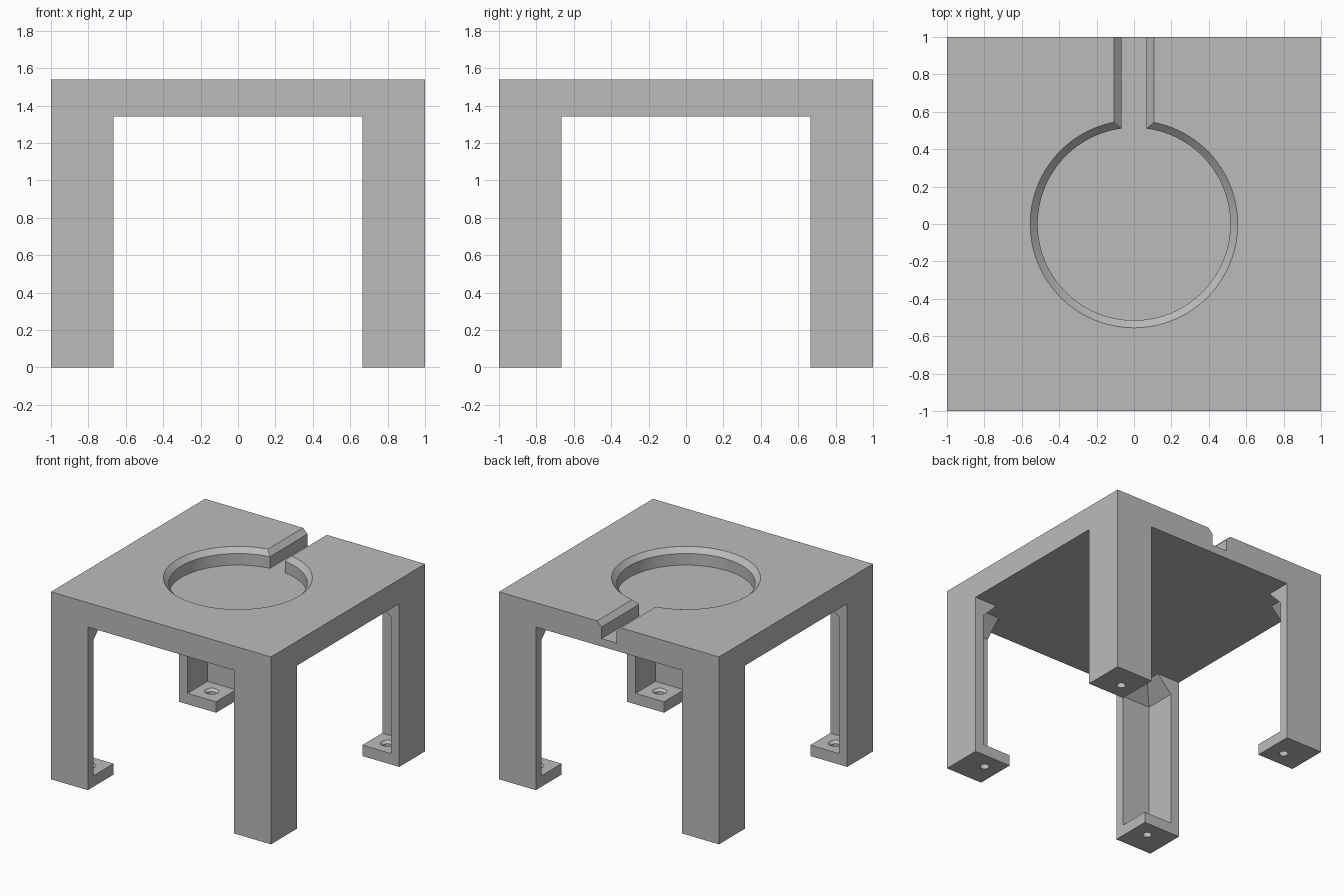
import bpy, bmesh, math

cube = bpy.data.objects.get("Cube")
if cube:
    bpy.data.objects.remove(cube, do_unlink=True)

HEIGHT, UNDERSIDE = 1.54, 1.34
LEG, WALL, FOOT = 0.335, 0.077, 0.09
GUSSET = 0.13
FLOOR, CHAMFER = 1.405, 0.04
RADIUS, SLOT = 0.515, 0.068

grey = bpy.data.materials.new("plain_grey")
grey.use_nodes = True
colour = (0.5, 0.5, 0.5, 1)
grey.diffuse_color = colour
grey.node_tree.nodes["Principled BSDF"].inputs["Base Color"].default_value = colour


def loft(name, rings, helper=False):
    """Join stacked (outline, z) rings into a closed solid."""
    bm = bmesh.new()
    loops = [[bm.verts.new((x, y, z)) for x, y in outline] for outline, z in rings]
    for low, high in zip(loops, loops[1:]):
        for i in range(len(low)):
            j = (i + 1) % len(low)
            bm.faces.new((low[i], low[j], high[j], high[i]))
    bm.faces.new(loops[0][::-1])
    bm.faces.new(loops[-1])
    bmesh.ops.recalc_face_normals(bm, faces=bm.faces)
    mesh = bpy.data.meshes.new(name)
    bm.to_mesh(mesh)
    bm.free()
    mesh.materials.append(grey)
    obj = bpy.data.objects.new(name, mesh)
    bpy.context.collection.objects.link(obj)
    if helper:
        obj.hide_render = True
        obj.hide_viewport = True
        obj.display_type = 'WIRE'
    return obj


def rectangle(low, high):
    return [(low, low), (high, low), (high, high), (low, high)]


def circle(centre, radius, sides=32):
    steps = [2 * math.pi * i / sides for i in range(sides)]
    return [(centre + radius * math.cos(a), centre + radius * math.sin(a)) for a in steps]


def keyhole(grow, sides=96):
    """Round recess with a straight channel running out of the back."""
    r, w = RADIUS + grow, SLOT + grow
    gap = math.asin(w / r)
    points = [(w, 1.1)]
    for i in range(sides + 1):
        a = gap + (2 * math.pi - 2 * gap) * i / sides
        points.append((r * math.sin(a), r * math.cos(a)))
    return points + [(-w, 1.1)]


def angle_section(thickness):
    """L-shaped leg section, open towards the middle of the table."""
    inner, mid = 1 - LEG, 1 - thickness
    return [(1, 1), (inner, 1), (inner, mid), (mid, mid), (mid, inner), (1, inner)]


def cut(obj, cutter):
    mod = obj.modifiers.new("cut", 'BOOLEAN')
    mod.operation = 'DIFFERENCE'
    mod.solver = 'EXACT'
    mod.object = cutter


def mirror_to_corners(obj):
    mod = obj.modifiers.new("four_corners", 'MIRROR')
    mod.use_axis = (True, True, False)
    mod.use_mirror_merge = False


# Top slab with chamfered recess and channel
top = loft("top_slab", [(rectangle(-1, 1), UNDERSIDE), (rectangle(-1, 1), HEIGHT)])
recess = loft("recess_cutter", [
    (keyhole(0), FLOOR),
    (keyhole(0), HEIGHT - CHAMFER),
    (keyhole(2 * CHAMFER), HEIGHT + CHAMFER)], helper=True)
cut(top, recess)

# Hollow legs, thickening into a sloped gusset under the slab
legs = loft("legs", [
    (angle_section(WALL), FOOT),
    (angle_section(WALL), UNDERSIDE - GUSSET),
    (angle_section(WALL + GUSSET), UNDERSIDE)])
mirror_to_corners(legs)

# Foot plates with countersunk screw holes
feet = loft("foot_plates", [(rectangle(1 - LEG, 1), 0), (rectangle(1 - LEG, 1), FOOT)])
hole_centre = 1 - (LEG + WALL) / 2 + 0.005
screw = loft("screw_hole_cutter", [
    (circle(hole_centre, 0.034), -0.05),
    (circle(hole_centre, 0.034), FOOT - 0.02),
    (circle(hole_centre, 0.074), FOOT + 0.02)], helper=True)
cut(feet, screw)
mirror_to_corners(feet)
